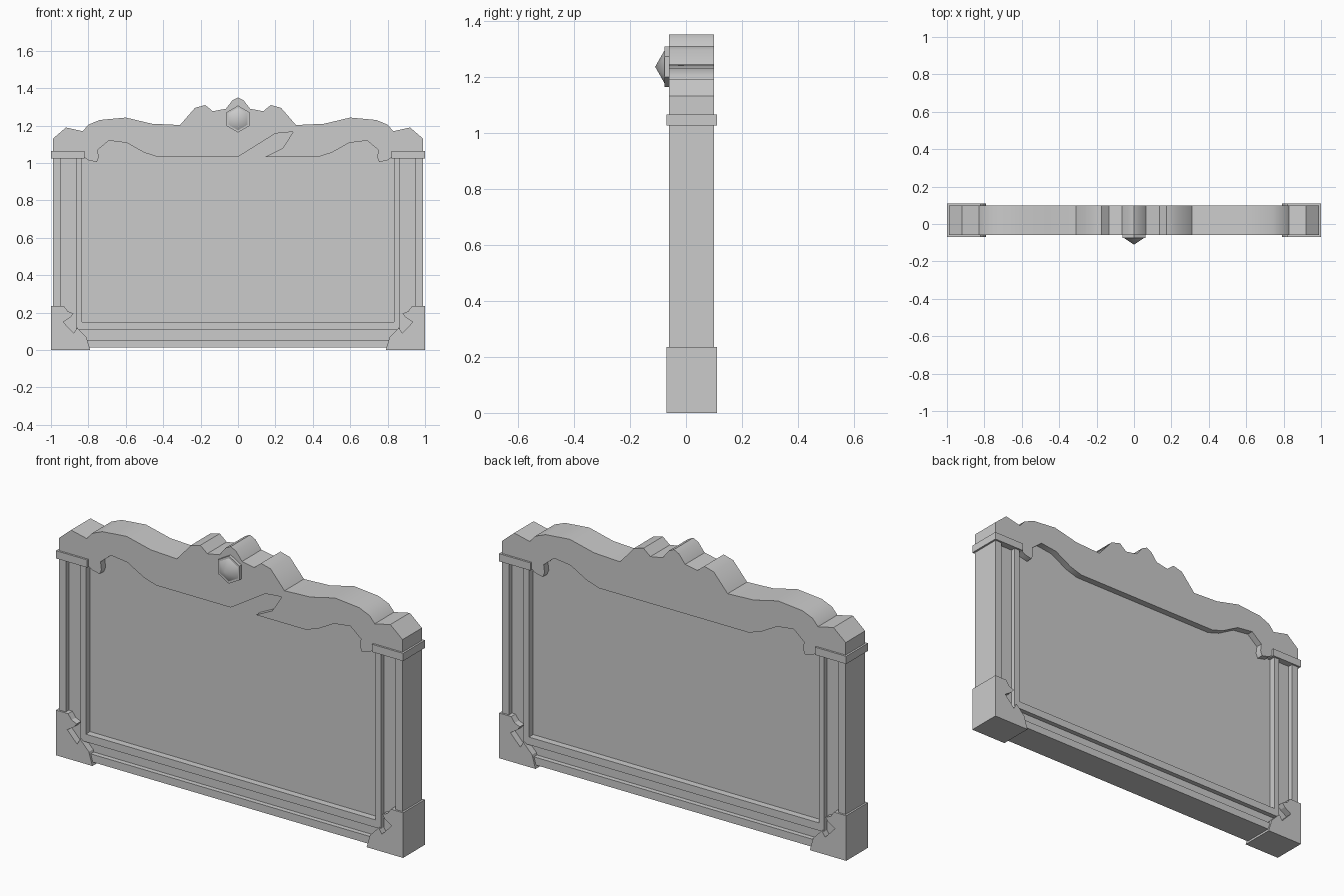
import bpy, bmesh, math

if "Cube" in bpy.data.objects:
    bpy.data.objects.remove(bpy.data.objects["Cube"])

Y0, Y1 = -0.06, 0.10          # front and back of the main body


def prism(name, outline, y0, y1, smooth=None):
    """Extrude an (x, z) outline from y0 to y1."""
    bm = bmesh.new()
    face = bm.faces.new([bm.verts.new((x, y0, z)) for x, z in outline])
    ext = bmesh.ops.extrude_face_region(bm, geom=[face])
    moved = [v for v in ext["geom"] if isinstance(v, bmesh.types.BMVert)]
    bmesh.ops.translate(bm, verts=moved, vec=(0, y1 - y0, 0))
    return finish(name, bm, smooth)


def finish(name, bm, smooth=None):
    bmesh.ops.recalc_face_normals(bm, faces=bm.faces)
    mesh = bpy.data.meshes.new(name)
    bm.to_mesh(mesh)
    bm.free()
    ob = bpy.data.objects.new(name, mesh)
    bpy.context.collection.objects.link(ob)
    if smooth:
        bpy.ops.object.select_all(action='DESELECT')
        ob.select_set(True)
        bpy.context.view_layer.objects.active = ob
        bpy.ops.object.shade_smooth_by_angle(angle=math.radians(smooth))
    return ob


def mirrored(half):
    """Complete a half outline that runs from the left to x = 0."""
    return half + [(-x, z) for x, z in reversed(half) if abs(x) > 1e-6]


def u_band(name, xo, zo, xi, zi, y0, y1, top=1.05):
    """U-shaped frame band: two posts and a bottom rail."""
    return prism(name, [(-xo, top), (-xo, zo), (xo, zo), (xo, top),
                        (xi, top), (xi, zi), (-xi, zi), (-xi, top)], y0, y1)


# Frame: outer rim, sunken groove, raised inner bead, and the panel
u_band("outer_rim", 0.99, 0.015, 0.95, 0.055, Y0, Y1)
u_band("frame_groove", 0.95, 0.055, 0.865, 0.11, Y0 + 0.025, Y1 - 0.025)
u_band("inner_bead", 0.865, 0.11, 0.835, 0.15, Y0, Y1)
prism("panel", [(-0.85, 0.13), (0.85, 0.13), (0.85, 1.15), (-0.85, 1.15)],
      Y0 + 0.035, Y1 - 0.035)

# Carved crest along the top
top = [(-0.99, 1.05), (-0.99, 1.13), (-0.92, 1.19), (-0.83, 1.17),
       (-0.80, 1.205), (-0.74, 1.23), (-0.60, 1.243), (-0.46, 1.21),
       (-0.31, 1.203), (-0.23, 1.295), (-0.175, 1.31), (-0.135, 1.277),
       (-0.065, 1.29), (-0.03, 1.335), (0, 1.35)]
under = [(-0.82, 1.03), (-0.80, 1.015), (-0.755, 1.005), (-0.745, 1.03),
         (-0.75, 1.07), (-0.69, 1.12), (-0.595, 1.108), (-0.50, 1.055),
         (-0.43, 1.033)]
crest = prism("crest", mirrored(top) + mirrored(under)[::-1], Y0, Y1, 35)

# Slanted notch in the lower front edge of the crest
notch = prism("notch_cutter", [(-0.02, 1.02), (0.0, 1.033), (0.20, 1.158),
                               (0.295, 1.167), (0.24, 1.08), (0.145, 1.033),
                               (0.13, 1.02)], Y0 - 0.05, Y0 + 0.036)
notch.hide_render = True
notch.hide_set(True)
cut = crest.modifiers.new("notch", 'BOOLEAN')
cut.operation = 'DIFFERENCE'
cut.solver = 'EXACT'
cut.object = notch
prism("notch_back", [(-0.05, 1.1), (0.33, 1.1), (0.33, 1.18), (-0.05, 1.18)],
      Y0 + 0.035, Y1 - 0.035)

# Post caps and carved corner feet on both sides
corner = [(1.0, 0), (1.0, 0.235), (0.93, 0.235), (0.91, 0.207), (0.88, 0.195),
          (0.895, 0.175), (0.935, 0.15), (0.878, 0.09), (0.86, 0.12),
          (0.81, 0.068), (0.79, 0)]
for side, s in (("left", -1), ("right", 1)):
    prism("corner_foot_" + side, [(s * x, z) for x, z in corner],
          Y0 - 0.01, Y1 + 0.01)
    prism("post_cap_" + side, [(s * x, z) for x, z in
          ((0.82, 1.025), (1.0, 1.025), (1.0, 1.065), (0.82, 1.065))],
          Y0 - 0.01, Y1 + 0.01)


# Hexagonal boss with a pointed stud
def hexagon(r):
    return [(r * math.sin(math.pi / 3 * i), 1.235 + r * math.cos(math.pi / 3 * i))
            for i in range(6)]


prism("boss_plate", hexagon(0.072), Y0 - 0.016, Y0 + 0.01)
bm = bmesh.new()
ring = [bm.verts.new((x, Y0 - 0.016, z)) for x, z in hexagon(0.06)]
tip = bm.verts.new((0, -0.11, 1.235))
bm.faces.new(ring)
for a, b in zip(ring, ring[1:] + ring[:1]):
    bm.faces.new((a, b, tip))
finish("boss_stud", bm, 50)
